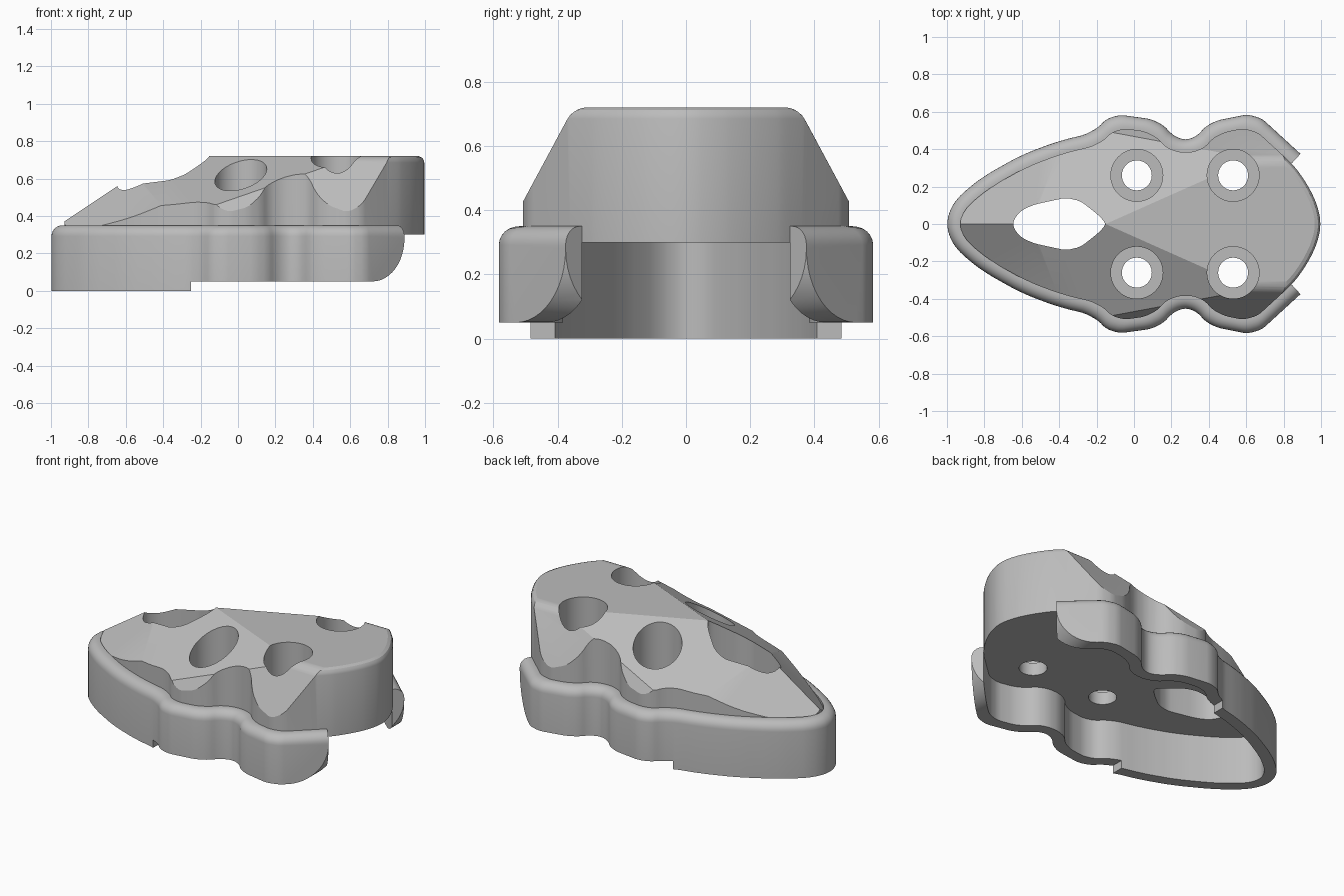
import bpy, bmesh
from math import sin, cos, pi, radians
from mathutils import Vector

cube = bpy.data.objects.get("Cube")
if cube:
    bpy.data.objects.remove(cube)

grey = bpy.data.materials.new("plain_grey")
grey.use_nodes = True
grey.diffuse_color = (0.5, 0.5, 0.5, 1)
grey.node_tree.nodes["Principled BSDF"].inputs["Base Color"].default_value = (0.5, 0.5, 0.5, 1)


def make_object(name, bm):
    bmesh.ops.recalc_face_normals(bm, faces=bm.faces[:])
    mesh = bpy.data.meshes.new(name)
    bm.to_mesh(mesh)
    bm.free()
    mesh.materials.append(grey)
    ob = bpy.data.objects.new(name, mesh)
    bpy.context.collection.objects.link(ob)
    return ob


def loft(name, rings):
    """Closed solid through a list of closed rings."""
    bm = bmesh.new()
    rows = [[bm.verts.new(p) for p in ring] for ring in rings]
    for a, b in zip(rows, rows[1:]):
        for i in range(len(a)):
            j = (i + 1) % len(a)
            bm.faces.new((a[i], a[j], b[j], b[i]))
    bm.faces.new(rows[0])
    bm.faces.new(rows[-1])
    return make_object(name, bm)


def boolean(ob, cutter, operation):
    cutter.hide_render = True
    mod = ob.modifiers.new("cut", "BOOLEAN")
    mod.object, mod.operation, mod.solver = cutter, operation, "EXACT"
    bpy.context.view_layer.objects.active = ob
    bpy.ops.object.modifier_apply(modifier=mod.name)
    bpy.data.objects.remove(cutter)


def inset(pts, d, closed=False):
    """Mitred inward offset of a clockwise path."""
    out, n = [], len(pts)
    for i, p in enumerate(pts):
        prev = pts[i - 1] if i or closed else None
        nxt = pts[(i + 1) % n] if i < n - 1 or closed else None
        dirs = [e.normalized() for e in (prev and p - prev, nxt and nxt - p) if e]
        normals = [Vector((e.y, -e.x)) for e in dirs]
        m = sum(normals, Vector((0, 0))).normalized()
        out.append(p + m * d / m.dot(normals[0]))
    return out


def rounded(pts, closed=False):
    """Corner cutting with limited cut length."""
    for cut in (0.045, 0.016, 0.007):
        new, n = [], len(pts)
        for i, p in enumerate(pts):
            if not closed and i in (0, n - 1):
                new.append(p)
                continue
            for q in (pts[i - 1], pts[(i + 1) % n]):
                e = q - p
                new.append(p + e.normalized() * min(cut, e.length * 0.27))
        pts = new
    return pts


# Half outline from the nose to the open end
half = [Vector(p) for p in (
    (-1, 0), (-0.99, 0.06), (-0.955, 0.125), (-0.9, 0.18), (-0.8, 0.258), (-0.6, 0.37),
    (-0.4, 0.445), (-0.22, 0.487), (-0.12, 0.59), (0.135, 0.555), (0.225, 0.453),
    (0.325, 0.453), (0.40, 0.545), (0.65, 0.595), (0.89, 0.375))]
outline = [Vector((p.x, -p.y)) for p in half[:0:-1]] + half
WALL, R, TOP = 0.07, 0.058, 0.35

# Skirt wall with a rounded top edge
profile = [(WALL, 0), (0, 0)]
profile += [(R - R * cos(a), TOP - R + R * sin(a)) for a in (i * pi / 12 for i in range(7))]
profile.append((WALL, TOP))
lines = [(rounded(inset(outline, d)), z) for d, z in profile]
skirt = loft("skirt", [[(pts[i].x, pts[i].y, z) for pts, z in lines]
                       for i in range(len(lines[0][0]))])

# Step in the underside and rounded ends of the skirt
xz = [(-0.25, -0.2), (-0.25, 0.05)]
xz += [(0.72 + 0.17 * sin(a), 0.28 - 0.23 * cos(a)) for a in (i * pi / 24 for i in range(13))]
xz += [(0.892, 0.5), (1.3, 0.5), (1.3, -0.2)]
boolean(skirt, loft("underside_cutter", [[(x, y, z) for x, z in xz] for y in (-1, 1)]), "DIFFERENCE")

# Body prism following the inner edge of the skirt
end = [Vector((x, y)) for x, y in ((0.895, 0.26), (0.95, 0.17), (0.985, 0.085), (1, 0))]
base = inset(outline, WALL - 0.001) + end + [Vector((p.x, -p.y)) for p in end[-2::-1]]
rings = []
for z, d in ((0.3, 0), (0.685, 0), (0.7, 0.004), (0.712, 0.012), (0.72, 0.03), (0.75, 0.03)):
    rings.append([(p.x, p.y, z) for p in rounded(inset(base, d, True), True)])
body = loft("body", rings)

# Faceted block that shapes the top of the body
bm = bmesh.new()
bmesh.ops.create_cube(bm, size=4)
planes = [(0, 0, 0.72)]
for s in (-1, 1):
    planes += [(-0.667, 0.71 * s, 0.99), (-0.244, 0.548 * s, 0.757), (0, 1.86 * s, 1.371)]
for a, b, c in planes:
    cut = bmesh.ops.bisect_plane(bm, geom=bm.verts[:] + bm.edges[:] + bm.faces[:],
                                 plane_co=(0, 0, c), plane_no=(a, b, 1), clear_outer=True)
    edges = [e for e in cut["geom_cut"] if isinstance(e, bmesh.types.BMEdge)]
    bmesh.ops.holes_fill(bm, edges=edges, sides=0)
shoulder = [e for e in bm.edges
            if all(abs(v.co.z - 0.72) < 0.002 and abs(abs(v.co.y) - 0.35) < 0.01 for v in e.verts)]
bmesh.ops.bevel(bm, geom=shoulder, offset=0.04, segments=5, profile=0.5, affect="EDGES")
boolean(body, make_object("facet_block", bm), "INTERSECT")

# Counterbored bolt holes
for x in (0.015, 0.53):
    for y in (-0.26, 0.26):
        steps = ((0.08, 0.1), (0.08, 0.38), (0.139, 0.38), (0.139, 1))
        circles = [[(x + r * cos(i * pi / 24), y + r * sin(i * pi / 24), z) for i in range(48)]
                   for r, z in steps]
        boolean(body, loft("bolt_hole_cutter", circles), "DIFFERENCE")

# Diamond opening through the ridge
side = [Vector(p) for p in ((-0.645, 0.03), (-0.575, 0.095), (-0.32, 0.15), (-0.155, 0.02))]
diamond = rounded(side + [Vector((p.x, -p.y)) for p in side[::-1]], True)
boolean(body, loft("opening_cutter", [[(p.x, p.y, z) for p in diamond] for z in (0.1, 1)]),
        "DIFFERENCE")

# Smooth curves, crisp facets
for ob in (skirt, body):
    bpy.ops.object.select_all(action="DESELECT")
    ob.select_set(True)
    bpy.context.view_layer.objects.active = ob
    bpy.ops.object.shade_smooth_by_angle(angle=radians(20))
